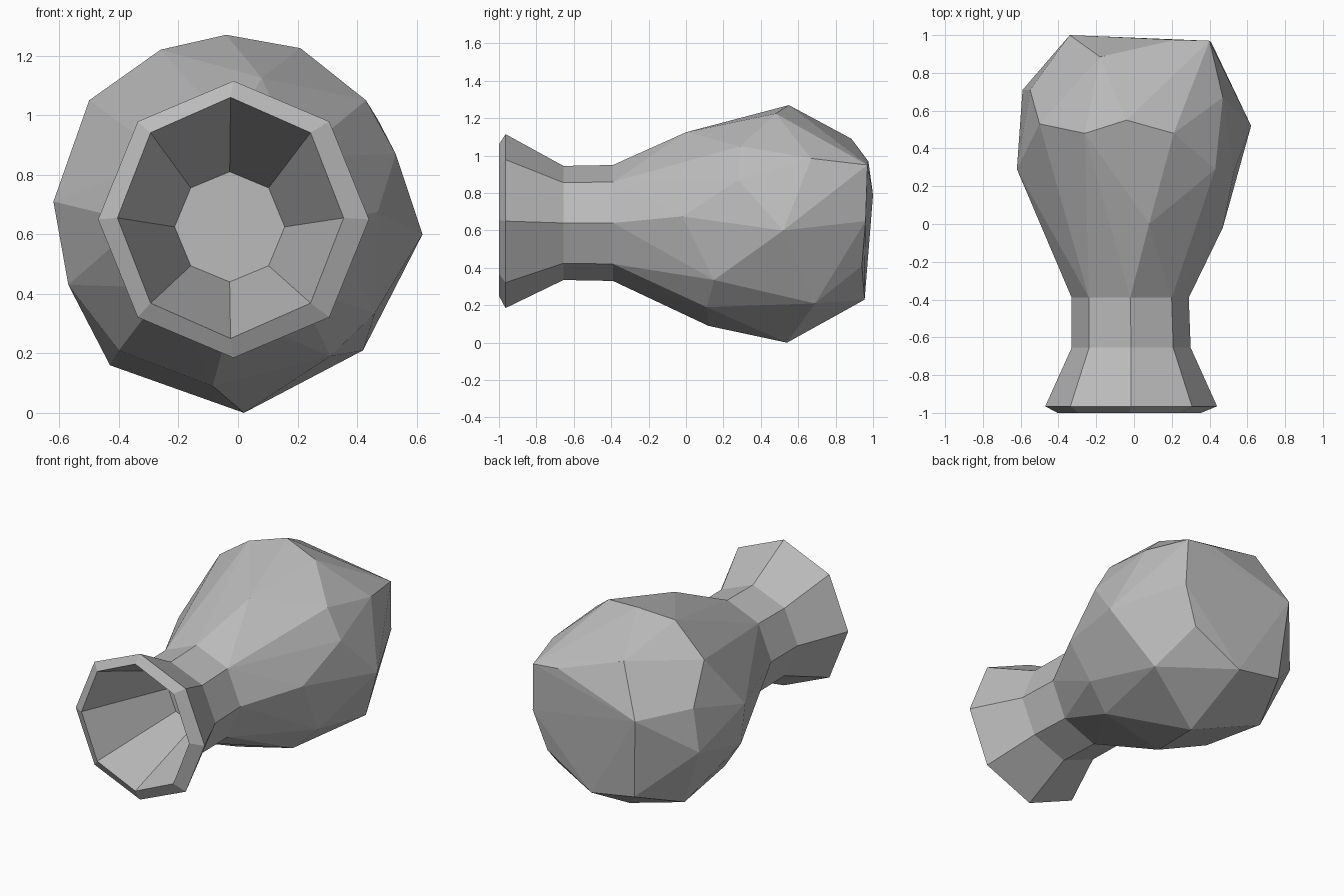
import bpy
import bmesh
from math import sin, cos, pi

old = bpy.data.objects.get("Cube")
if old:
    bpy.data.objects.remove(old, do_unlink=True)


def make_material(name, value):
    mat = bpy.data.materials.new(name)
    mat.use_nodes = True
    colour = (value, value, value, 1)
    mat.diffuse_color = colour
    mat.node_tree.nodes["Principled BSDF"].inputs["Base Color"].default_value = colour
    return mat


def octagon(bm, y, centre_x, centre_z, radius_x, radius_z):
    """Ring of eight vertices standing across the y axis, starting at the top."""
    angles = [i * pi / 4 for i in range(8)]
    return [bm.verts.new((centre_x + radius_x * sin(a), y, centre_z + radius_z * cos(a)))
            for a in angles]


def bridge(bm, ring_a, ring_b):
    """Join two rings with a band of quads."""
    for i in range(len(ring_a)):
        j = (i + 1) % len(ring_a)
        bm.faces.new((ring_a[i], ring_a[j], ring_b[j], ring_b[i]))


# Corners of the roughly faceted body, grouped from the neck to the base
shoulder = [(.08, 0, 1.125), (.43, .29, 1.05), (.53, .28, .87), (.47, -.02, .675),
            (.46, .15, .335), (.31, .11, .19), (-.085, .12, .09), (-.4, .18, .21),
            (-.57, .26, .43), (-.62, .29, .71)]
belly = [(-.04, .55, 1.27), (.21, .48, 1.225), (.47, .67, .985), (.62, .52, .6),
         (.42, .69, .21), (.02, .54, 0), (-.43, .63, .16), (-.59, .71, .55),
         (-.55, .71, .82), (-.5, .53, 1.05), (-.26, .48, 1.22)]
base = [(-.18, .885, 1.09), (.22, .975, .97), (.4, .97, .95), (.41, .96, .65),
        (.32, .94, .41), (0, .955, .23), (-.3, .95, .28), (-.34, 1, .79)]

bm = bmesh.new()

# Body: faceted shell stretched over its corners, left open at the neck
neck_back = octagon(bm, -.39, -.02, .64, .31, .31)
corners = [bm.verts.new(p) for p in shoulder + belly + base]
bmesh.ops.convex_hull(bm, input=neck_back + corners)
neck_set = set(neck_back)
cap = [f for f in bm.faces if set(f.verts) <= neck_set]
bmesh.ops.delete(bm, geom=cap, context='FACES')
loose = [v for v in bm.verts if not v.link_faces and v not in neck_set]
bmesh.ops.delete(bm, geom=loose, context='VERTS')

# Neck, flared lip and hollow mouth
neck_front = octagon(bm, -.655, -.015, .64, .315, .305)
lip_outer = octagon(bm, -.965, -.015, .65, .455, .465)
lip_inner = octagon(bm, -1, -.025, .655, .38, .405)
mouth_floor = octagon(bm, -.4, -.028, .625, .185, .185)
rings = [neck_back, neck_front, lip_outer, lip_inner, mouth_floor]
for ring_a, ring_b in zip(rings, rings[1:]):
    bridge(bm, ring_a, ring_b)
bm.faces.new(mouth_floor)

bmesh.ops.recalc_face_normals(bm, faces=bm.faces[:])
mesh = bpy.data.meshes.new("vase")
bm.to_mesh(mesh)
bm.free()
mesh.materials.append(make_material("plain_grey", .5))
vase = bpy.data.objects.new("vase", mesh)
bpy.context.collection.objects.link(vase)
